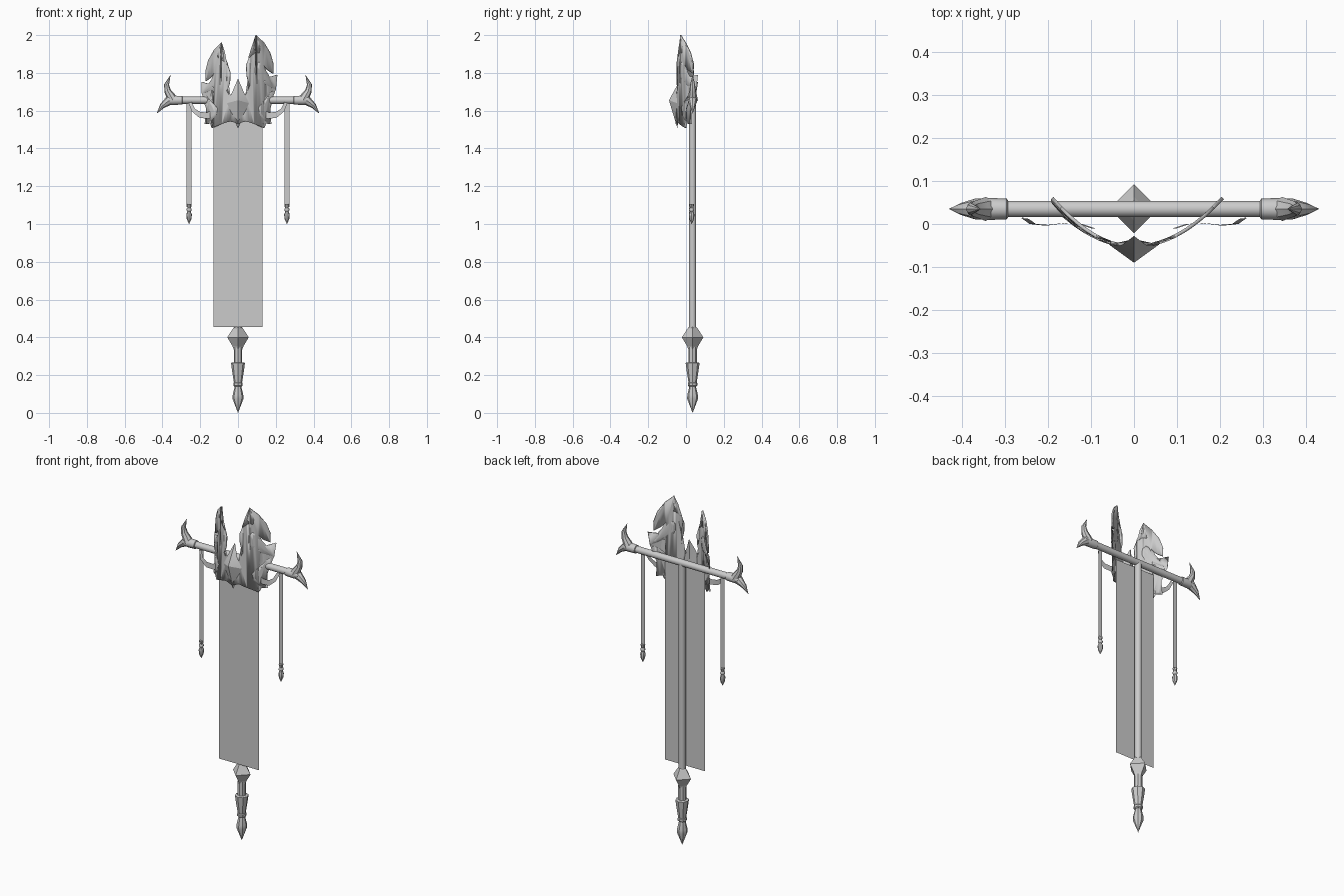
import bpy, bmesh, math
from mathutils import Vector

cube = bpy.data.objects.get("Cube")
if cube:
    bpy.data.objects.remove(cube, do_unlink=True)

grey = bpy.data.materials.new("plain_grey")
grey.use_nodes = True
grey.diffuse_color = (0.6, 0.6, 0.6, 1)
grey.node_tree.nodes["Principled BSDF"].inputs["Base Color"].default_value = (0.6, 0.6, 0.6, 1)

BAR_Y, BAR_Z = 0.035, 1.655


def finish(name, bm, smooth=None):
    bmesh.ops.recalc_face_normals(bm, faces=bm.faces)
    me = bpy.data.meshes.new(name)
    bm.to_mesh(me)
    bm.free()
    ob = bpy.data.objects.new(name, me)
    bpy.context.collection.objects.link(ob)
    me.materials.append(grey)
    if smooth:
        bpy.ops.object.select_all(action='DESELECT')
        ob.select_set(True)
        bpy.context.view_layer.objects.active = ob
        bpy.ops.object.shade_smooth_by_angle(angle=math.radians(smooth))
    return ob


def sweep(name, pts, sides=12, smooth=40, y=BAR_Y):
    """Round form along an (x, z, radius) path in the xz plane."""
    bm = bmesh.new()
    side = Vector((0, 1, 0))
    rings = []
    for i, (x, z, r) in enumerate(pts):
        a, b = pts[max(i - 1, 0)], pts[min(i + 1, len(pts) - 1)]
        t = Vector((b[0] - a[0], 0, b[1] - a[1])).normalized()
        n = t.cross(side)
        r = max(r, 0.0004)
        rings.append([bm.verts.new(Vector((x, y, z)) + r * (
            math.cos(k * math.tau / sides) * side + math.sin(k * math.tau / sides) * n))
            for k in range(sides)])
    for p, q in zip(rings, rings[1:]):
        for k in range(sides):
            bm.faces.new((p[k], p[(k + 1) % sides], q[(k + 1) % sides], q[k]))
    bm.faces.new(rings[0])
    bm.faces.new(rings[-1])
    return finish(name, bm, smooth)


def strip(name, left, right, smooth=None):
    """Cloth strip between two edge lines."""
    bm = bmesh.new()
    a = [bm.verts.new(p) for p in left]
    b = [bm.verts.new(p) for p in right]
    for i in range(len(a) - 1):
        bm.faces.new((a[i], b[i], b[i + 1], a[i + 1]))
    return finish(name, bm, smooth)


# Pole and crossbar
sweep("pole", [(0, 0.34, 0.019), (0, BAR_Z, 0.019)])
sweep("crossbar", [(-0.31, BAR_Z, 0.019), (0.31, BAR_Z, 0.019)], 16)

# Faceted knob, grip and pointed foot
sweep("pole_knob", [(0, 0.335, 0.022), (0, 0.355, 0.03), (0, 0.40, 0.057),
                    (0, 0.445, 0.028), (0, 0.455, 0.02)], 4, 0)
sweep("grip", [(0, 0.25, 0.022), (0, 0.35, 0.022)], 8)
sweep("grip_sleeve", [(0, 0.162, 0.022), (0, 0.22, 0.031), (0, 0.265, 0.037), (0, 0.268, 0.02)], 8)
sweep("foot_ring", [(0, 0.14, 0.02), (0, 0.145, 0.025), (0, 0.158, 0.025), (0, 0.163, 0.02)], 8)
sweep("foot_point", [(0, 0, 0), (0, 0.075, 0.029), (0, 0.095, 0.028), (0, 0.142, 0.017)], 8)

# Banner cloth
strip("banner", [(-0.13, 0.008, z) for z in (0.455, 1.64)], [(0.13, 0.008, z) for z in (0.455, 1.64)])

for s, tag in ((1, "left"), (-1, "right")):
    # Collar and two horns on each end of the bar
    sweep(f"{tag}_collar", [(s * x, BAR_Z, r) for x, r in
                            ((0.293, 0.02), (0.296, 0.024), (0.345, 0.026), (0.375, 0.022))], 10)
    sweep(f"{tag}_end_spike", [(s * x, z, r) for x, z, r in
                               ((0.34, 1.66, 0.024), (0.37, 1.65, 0.024),
                                (0.402, 1.624, 0.014), (0.43, 1.585, 0))], 8)
    sweep(f"{tag}_end_horn", [(s * x, z, r) for x, z, r in
                              ((0.345, 1.655, 0.028), (0.358, 1.68, 0.023), (0.373, 1.705, 0.018),
                               (0.378, 1.738, 0.013), (0.357, 1.79, 0))], 8)
    # Hanging ribbon and tassel
    strip(f"{tag}_ribbon", [(s * 0.246, 0.03, z) for z in (1.09, 1.65)],
          [(s * 0.272, 0.03, z) for z in (1.09, 1.65)])
    sweep(f"{tag}_tassel", [(s * 0.259, z, r) for z, r in
                            ((1.0, 0), (1.025, 0.012), (1.05, 0.015), (1.066, 0.009), (1.072, 0.013),
                             (1.08, 0.013), (1.086, 0.009), (1.105, 0.013))], 8, y=0.03)
    # Draped swag between the emblem and the ribbon
    top = [(0.245, 0.012, 1.645), (0.228, 0.0, 1.61), (0.20, -0.002, 1.593), (0.165, 0.002, 1.59),
           (0.13, 0.0, 1.605), (0.10, -0.01, 1.63)]
    low = [(0.262, 0.014, 1.64), (0.243, 0.0, 1.595), (0.205, -0.004, 1.563), (0.16, 0.002, 1.557),
           (0.12, 0.0, 1.57), (0.09, -0.01, 1.60)]
    strip(f"{tag}_swag", [(s * x, y, z) for x, y, z in top], [(s * x, y, z) for x, y, z in low], 60)

# Half outline of the horned emblem (x, z)
OUTLINE = [(0, 1.66), (0.04, 1.685), (0.06, 1.73), (0.046, 1.785), (0.043, 1.84), (0.058, 1.88),
           (0.09, 1.908), (0.112, 1.905), (0.116, 1.94), (0.095, 2.0), (0.137, 1.96), (0.169, 1.907),
           (0.185, 1.85), (0.184, 1.797), (0.155, 1.816), (0.132, 1.845), (0.108, 1.858),
           (0.09, 1.838), (0.089, 1.80), (0.105, 1.762), (0.135, 1.755), (0.16, 1.775),
           (0.206, 1.79), (0.19, 1.755), (0.198, 1.712), (0.17, 1.695), (0.158, 1.66),
           (0.127, 1.643), (0.106, 1.615), (0.115, 1.575), (0.135, 1.55), (0.174, 1.53),
           (0.13, 1.532), (0.138, 1.508), (0.085, 1.53), (0.04, 1.545), (0, 1.53)]


def emblem_half(s, tag):
    bm = bmesh.new()
    bm.faces.new([bm.verts.new((x, 0, z)) for x, z in OUTLINE])
    # Cut into columns so the plate can wrap round smoothly
    bmesh.ops.triangulate(bm, faces=bm.faces[:])
    for i in range(1, 10):
        bmesh.ops.bisect_plane(bm, geom=bm.verts[:] + bm.edges[:] + bm.faces[:],
                               plane_co=(i * 0.02, 0, 0), plane_no=(1, 0, 0))
    for v in bm.verts:
        x, z = v.co.x, v.co.z
        v.co.y = -0.052 + 2.65 * x * x
        if s < 0:  # this side's horn is a little smaller
            k = min(max((z - 1.6) / 0.2, 0), 1)
            v.co.z = z - 0.04 * k
            v.co.x = x * (1 - 0.08 * k)
        v.co.x *= s
    ob = finish(f"{tag}_emblem_horn", bm, 50)
    mod = ob.modifiers.new("thickness", 'SOLIDIFY')
    mod.thickness = 0.008
    mod.offset = 0


emblem_half(1, "left")
emblem_half(-1, "right")

# Ridged beak at the centre of the emblem
bm = bmesh.new()
rim = [bm.verts.new(p) for p in ((0, -0.028, 1.77), (0.03, -0.05, 1.70), (0.058, -0.048, 1.64),
                                 (0.03, -0.05, 1.57), (0, -0.045, 1.505), (-0.03, -0.05, 1.57),
                                 (-0.058, -0.048, 1.64), (-0.03, -0.05, 1.70))]
apex = bm.verts.new((0, -0.09, 1.655))
back = bm.verts.new((0, -0.035, 1.64))
for i in range(8):
    bm.faces.new((rim[i], rim[(i + 1) % 8], apex))
    bm.faces.new((rim[(i + 1) % 8], rim[i], back))
finish("emblem_beak", bm, 25)
